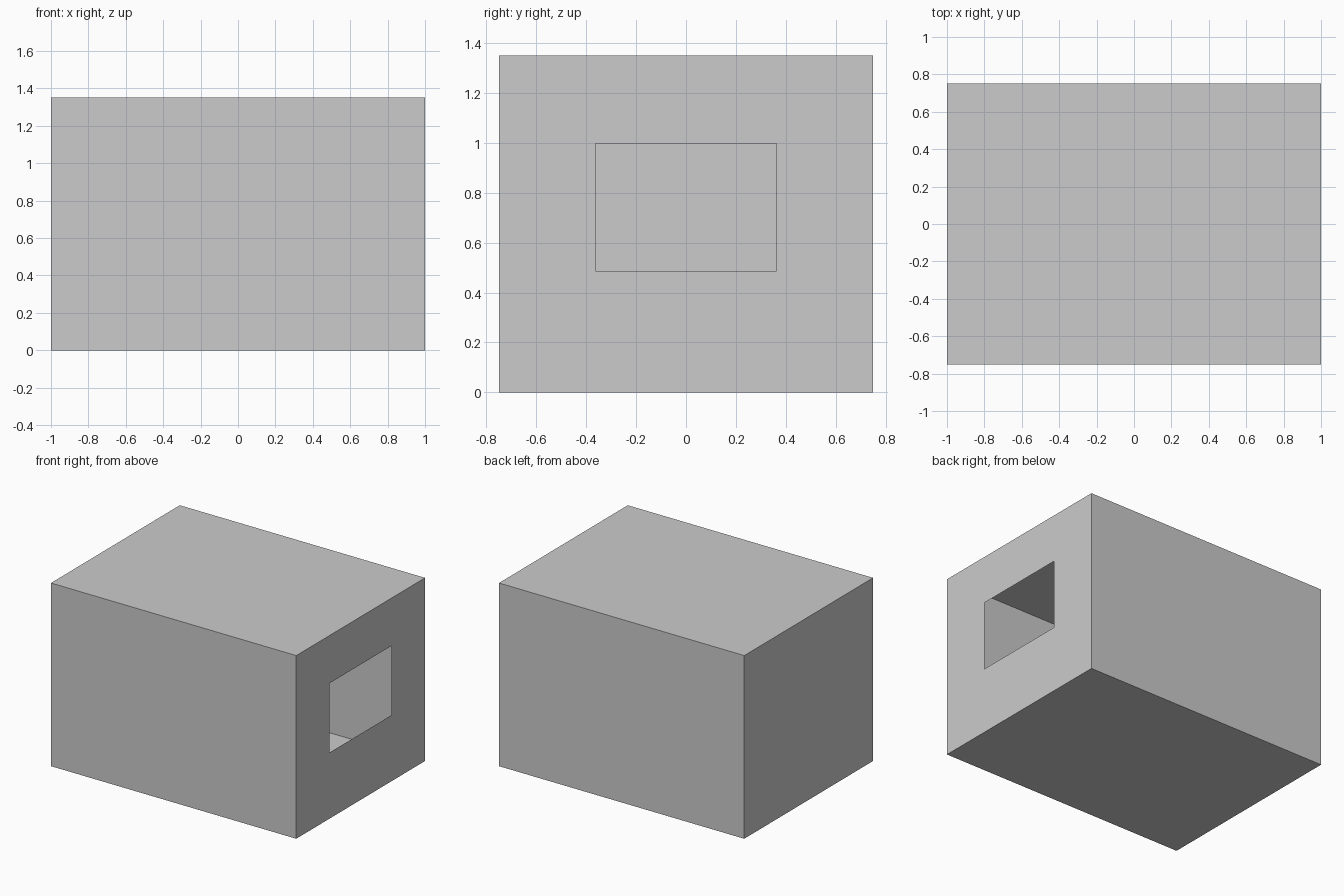
import bpy, bmesh
from mathutils import Matrix

if "Cube" in bpy.data.objects:
    bpy.data.objects.remove(bpy.data.objects["Cube"])

W, D, H = 2.0, 1.5, 1.35           # room size
WIN_Y, WIN_Z0, WIN_Z1 = 0.362, 0.487, 0.998   # window half width, sill, head

# Thin-walled room shell
bm = bmesh.new()
bmesh.ops.create_cube(bm, size=1.0, matrix=Matrix.Translation((0, 0, H / 2)) @ Matrix.Diagonal((W, D, H, 1)))
bm.normal_update()

# Window opening: inset the right wall, fit the inner loop, remove the pane
pane = next(f for f in bm.faces if f.normal.x > 0.9)
bmesh.ops.inset_region(bm, faces=[pane], thickness=0.3)
for v in pane.verts:
    v.co.x = W / 2
    v.co.y = WIN_Y if v.co.y > 0 else -WIN_Y
    v.co.z = WIN_Z1 if v.co.z > H / 2 else WIN_Z0
bmesh.ops.delete(bm, geom=[pane], context='FACES_ONLY')

mesh = bpy.data.meshes.new("room_shell")
bm.to_mesh(mesh)
bm.free()
room = bpy.data.objects.new("room_shell", mesh)
bpy.context.collection.objects.link(room)
